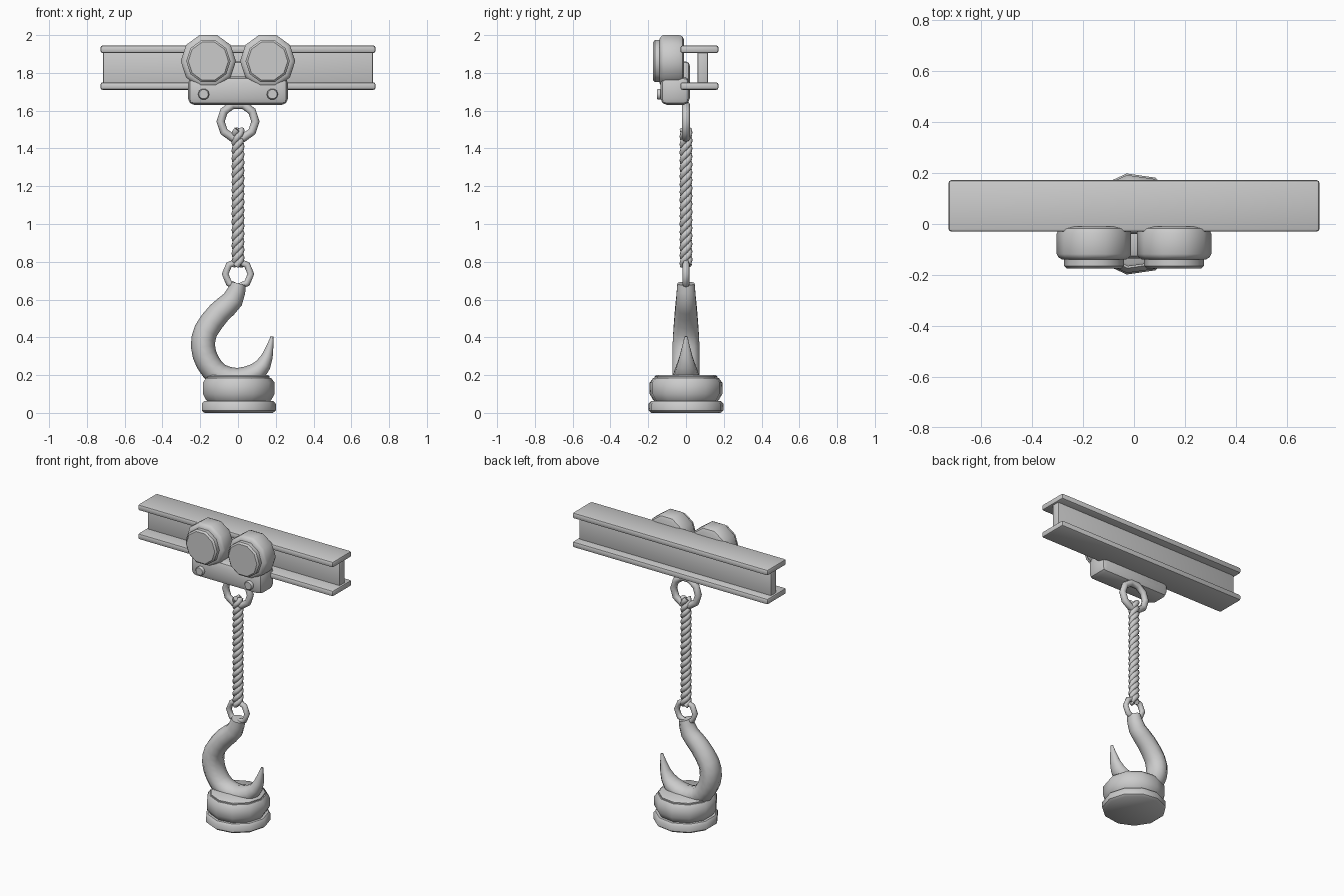
import bpy, bmesh, math
from mathutils import Matrix, Vector

cube = bpy.data.objects.get("Cube")
if cube:
    bpy.data.objects.remove(cube, do_unlink=True)

GREY = (0.6, 0.6, 0.6, 1)
steel = bpy.data.materials.new("grey steel")
steel.use_nodes = True
steel.diffuse_color = GREY
steel.node_tree.nodes["Principled BSDF"].inputs["Base Color"].default_value = GREY


def finish(name, bm, angle=40):
    bmesh.ops.recalc_face_normals(bm, faces=bm.faces)
    mesh = bpy.data.meshes.new(name)
    bm.to_mesh(mesh)
    bm.free()
    mesh.materials.append(steel)
    ob = bpy.data.objects.new(name, mesh)
    bpy.context.collection.objects.link(ob)
    bpy.ops.object.select_all(action="DESELECT")
    bpy.context.view_layer.objects.active = ob
    ob.select_set(True)
    bpy.ops.object.shade_smooth_by_angle(angle=math.radians(angle))
    return ob


def skin(name, rings, closed=False, angle=40):
    """Join equal rings of points into a tube, capped or closed into a loop."""
    bm = bmesh.new()
    loops = [[bm.verts.new(p) for p in ring] for ring in rings]
    n = len(loops[0])
    pairs = list(zip(loops, loops[1:]))
    if closed:
        pairs.append((loops[-1], loops[0]))
    else:
        bm.faces.new(loops[0])
        bm.faces.new(loops[-1])
    for a, b in pairs:
        for i in range(n):
            j = (i + 1) % n
            bm.faces.new((a[i], a[j], b[j], b[i]))
    return finish(name, bm, angle)


def lathe(name, profile, sides, matrix):
    """Turn (radius, height) points around the local z axis."""
    turn = [math.tau * i / sides for i in range(sides)]
    return skin(name, [[matrix @ Vector((r * math.cos(a), r * math.sin(a), h))
                        for a in turn] for r, h in profile])


def box(name, lo, hi, bevel, segments=2):
    lo, hi = Vector(lo), Vector(hi)
    bm = bmesh.new()
    bmesh.ops.create_cube(bm, size=1, matrix=Matrix.Translation((lo + hi) / 2)
                          @ Matrix.Diagonal((*(hi - lo), 1)))
    bmesh.ops.bevel(bm, geom=bm.edges[:], offset=bevel, segments=segments,
                    profile=0.5, affect="EDGES")
    return finish(name, bm)


def ring(name, z, major, minor, sides):
    """Chain ring standing in the xz plane."""
    rings = []
    for i in range(sides):
        a = math.tau * i / sides
        out = Vector((math.cos(a), 0, math.sin(a)))
        rings.append([Vector((0, 0, z)) + out * (major + minor * math.cos(b))
                      + Vector((0, minor * math.sin(b), 0))
                      for b in [math.tau * k / 8 for k in range(8)]])
    return skin(name, rings, closed=True, angle=50)


# I-beam
box("beam_top_flange", (-0.728, -0.03, 1.905), (0.728, 0.172, 1.945), 0.012)
box("beam_bottom_flange", (-0.728, -0.03, 1.71), (0.728, 0.172, 1.75), 0.012)
box("beam_web", (-0.715, 0.06, 1.735), (0.715, 0.117, 1.92), 0.008)

# Trolley body
box("trolley_body", (-0.265, -0.135, 1.63), (0.265, 0.02, 1.78), 0.035)
box("trolley_back_plate", (-0.2, -0.04, 1.66), (0.2, 0.02, 1.86), 0.02)

# Trolley wheels and bolts, turned so their axis faces the front
for side, s in (("left", 1), ("right", -1)):
    facing = Matrix.Rotation(math.pi / 2, 4, "X")
    wheel = Matrix.Translation((s * 0.157, 0, 1.862)) @ facing
    lathe(side + "_wheel", [(0.118, 0.01), (0.137, 0.018), (0.146, 0.037),
                            (0.146, 0.118), (0.14, 0.13), (0.124, 0.14)], 10, wheel)
    lathe(side + "_wheel_cap", [(0.117, 0.13), (0.117, 0.165), (0.106, 0.175)],
          10, wheel)
    bolt = Matrix.Translation((s * 0.182, 0, 1.687)) @ facing
    lathe(side + "_bolt", [(0.03, 0.12), (0.03, 0.148), (0.025, 0.154)], 10, bolt)

# Rings at both ends of the rope
ring("upper_ring", 1.543, 0.092, 0.022, 10)
ring("lower_ring", 0.735, 0.068, 0.018, 8)

# Rope of three twisted strands
LOW, HIGH, PITCH, STEPS = 0.78, 1.5, 0.126, 80
for strand in range(3):
    rings = []
    for i in range(STEPS + 1):
        z = LOW + (HIGH - LOW) * i / STEPS
        a = math.tau * ((z - LOW) / PITCH + strand / 3)
        out = Vector((math.cos(a), math.sin(a), 0))
        centre = out * 0.017 + Vector((0, 0, z))
        along = Vector((-out.y * 0.017, out.x * 0.017, PITCH / math.tau)).normalized()
        across = along.cross(out)
        rings.append([centre + 0.018 * (out * math.cos(b) + across * math.sin(b))
                      for b in [math.tau * k / 8 for k in range(8)]])
    skin("rope_strand_%d" % (strand + 1), rings, angle=60)

# Hook: x, z, in-plane radius, sideways radius along its path
HOOK = [(0.003, 0.685, 0.04, 0.048), (-0.027, 0.6, 0.056, 0.055),
        (-0.1, 0.53, 0.062, 0.062), (-0.17, 0.435, 0.064, 0.07),
        (-0.185, 0.35, 0.064, 0.075), (-0.16, 0.268, 0.064, 0.075),
        (-0.1, 0.2, 0.063, 0.075), (0, 0.178, 0.06, 0.073),
        (0.105, 0.22, 0.05, 0.062), (0.155, 0.3, 0.03, 0.035),
        (0.18, 0.405, 0.007, 0.008)]
keys = [Vector(k) for k in HOOK]
path = []
for i in range(len(keys) - 1):
    p, q = keys[i], keys[i + 1]
    before, after = keys[max(i - 1, 0)], keys[min(i + 2, len(keys) - 1)]
    path += [p, (p + q) * 0.5625 - (before + after) * 0.0625]
path.append(keys[-1])
sections = []
for i, p in enumerate(path):
    d = path[min(i + 1, len(path) - 1)] - path[max(i - 1, 0)]
    normal = Vector((-d[1], 0, d[0])).normalized()
    sections.append([Vector((p[0], 0, p[1])) + normal * p[2] * math.cos(b)
                     + Vector((0, p[3] * math.sin(b), 0))
                     for b in [math.tau * k / 10 for k in range(10)]])
skin("hook", sections, angle=50)

# Lifting magnet: foot disc, drum and top rim
up = Matrix.Identity(4)
lathe("magnet_foot", [(0.185, 0), (0.2, 0.012), (0.2, 0.048), (0.188, 0.062)], 11, up)
lathe("magnet_drum", [(0.165, 0.055), (0.178, 0.072), (0.194, 0.1),
                      (0.194, 0.16), (0.175, 0.185)], 11, up)
lathe("magnet_rim", [(0.168, 0.17), (0.168, 0.193), (0.158, 0.2)], 11, up)
